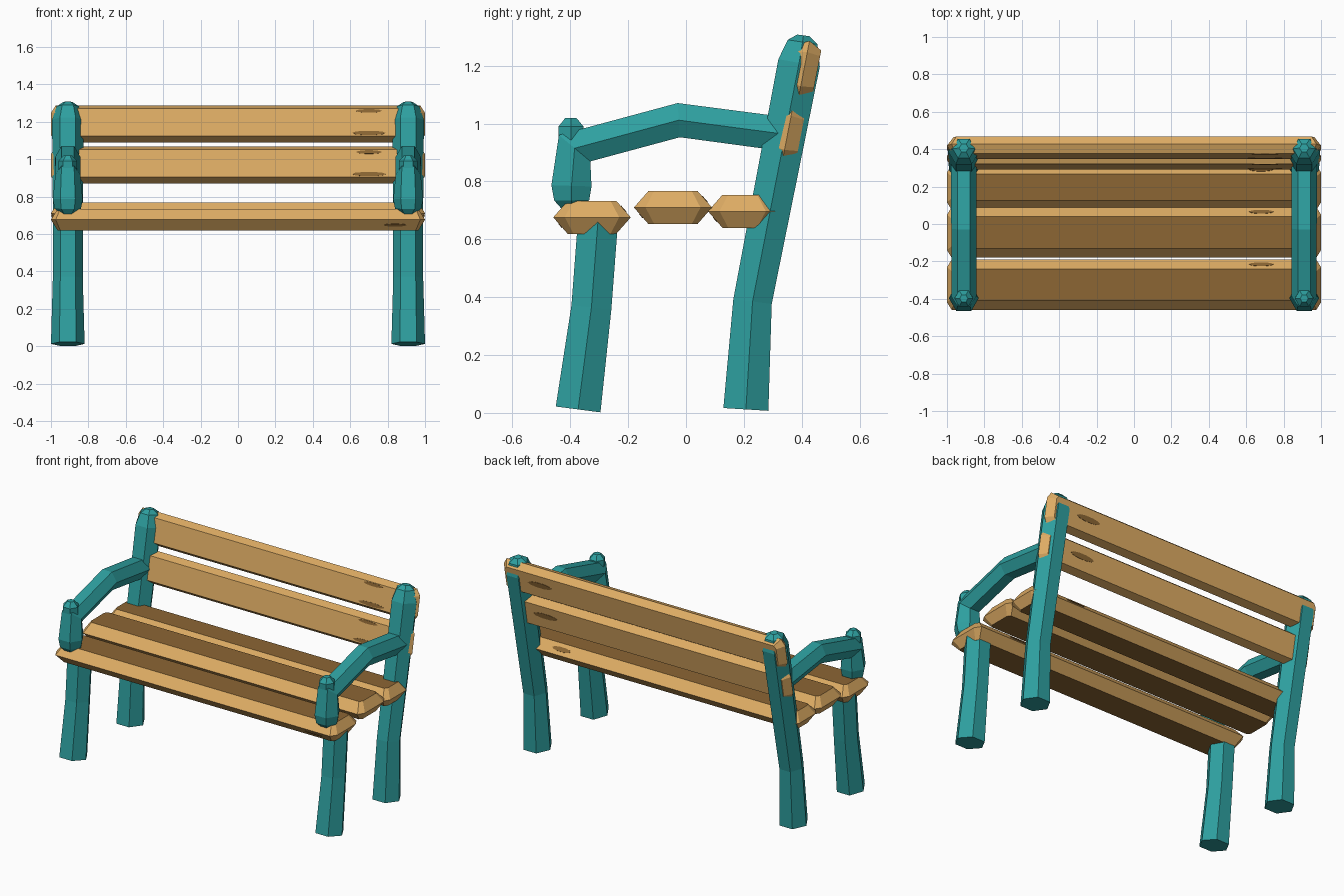
import bpy, bmesh, math
from mathutils import Vector

if "Cube" in bpy.data.objects:
    bpy.data.objects.remove(bpy.data.objects["Cube"])


def material(name, rgb):
    m = bpy.data.materials.new(name)
    m.diffuse_color = (*rgb, 1)
    m.use_nodes = True
    m.node_tree.nodes["Principled BSDF"].inputs["Base Color"].default_value = m.diffuse_color
    return m


TEAL = material("teal paint", (0.027, 0.352, 0.352))
TAN = material("tan wood", (0.73, 0.413, 0.127))
BROWN = material("dark wood", (0.262, 0.133, 0.034))


def finish(bm, name, mats):
    bmesh.ops.recalc_face_normals(bm, faces=bm.faces)
    me = bpy.data.meshes.new(name)
    bm.to_mesh(me)
    bm.free()
    for m in mats:
        me.materials.append(m)
    ob = bpy.data.objects.new(name, me)
    bpy.context.collection.objects.link(ob)
    return ob


def tube(name, x, path):
    """Six-sided mitred tube through (y, z, radius) points in the plane at x."""
    bm = bmesh.new()
    pts = [Vector(p[:2]) for p in path]
    dirs = [(b - a).normalized() for a, b in zip(pts, pts[1:])]
    rings = []
    for i, (y, z, r) in enumerate(path):
        d0, d1 = dirs[max(i - 1, 0)], dirs[min(i, len(dirs) - 1)]
        t = (d0 + d1).normalized()
        s = 1 / max(t.dot(d1), 0.7)
        ring = []
        for k in range(6):
            a = k * math.pi / 3
            h = r * math.sin(a) * s
            ring.append(bm.verts.new((x + r * math.cos(a), y - t.y * h, z + t.x * h)))
        rings.append(ring)
    for a, b in zip(rings, rings[1:]):
        for k in range(6):
            bm.faces.new((a[k], a[(k + 1) % 6], b[(k + 1) % 6], b[k]))
    bm.faces.new(rings[0])
    bm.faces.new(rings[-1])
    return finish(bm, name, [TEAL])


def slat(name, y, z, hw, ht, bevel, angle=0, dark_flats=False, marks=()):
    """Plank with a ridge all round; local w runs across it, t through it."""
    ca, sa = math.cos(angle), math.sin(angle)

    def place(x, w, t):
        return (x, y + w * ca - t * sa, z + w * sa + t * ca)

    def loop(bm, hx, w, t, cx, cw):
        corners = [(hx, w - cw), (hx - cx, w), (cx - hx, w), (-hx, w - cw),
                   (-hx, cw - w), (cx - hx, -w), (hx - cx, -w), (hx, cw - w)]
        return [bm.verts.new(place(px, pw, t)) for px, pw in corners]

    bm = bmesh.new()
    mid = loop(bm, 1.0, hw, 0, 0.025, 0.04)
    for t in (ht, -ht):
        flat = loop(bm, 0.965, hw - bevel, t, 0.015, 0.02)
        bm.faces.new(flat).material_index = int(dark_flats)
        for k in range(8):
            j = (k + 1) % 8
            bm.faces.new((mid[k], mid[j], flat[j], flat[k]))
    finish(bm, name, [TAN, BROWN])

    # knot marks: thin pointed ovals on a flat or a bevel
    for i, (x, w, t, dw, dt, length, width) in enumerate(marks):
        d = Vector((dw, dt)).normalized()
        n = Vector((-d.y, d.x))
        if n.dot(Vector((w, t))) < 0:
            n = -n
        bm = bmesh.new()
        layers = []
        for off in (-0.002, 0.002):
            layers.append([])
            for k in range(10):
                a = k * math.tau / 10
                p = Vector((w, t)) + d * math.sin(a) * width / 2 + n * off
                layers[-1].append(bm.verts.new(
                    place(x + math.cos(a) * length / 2, p.x, p.y)))
        lo, hi = layers
        bm.faces.new(lo)
        bm.faces.new(hi)
        for k in range(10):
            j = (k + 1) % 10
            bm.faces.new((lo[k], lo[j], hi[j], hi[k]))
        finish(bm, f"{name}_knot_{i + 1}", [BROWN])


# legs, arms and arm posts on both sides
for side, x in (("left", -0.91), ("right", 0.91)):
    tube(f"rear_leg_{side}", x, [
        (0.207, 0.012, 0.09), (0.23, 0.385, 0.077), (0.391, 1.21, 0.084),
        (0.403, 1.282, 0.06), (0.406, 1.305, 0.025)])
    tube(f"front_leg_{side}", x, [
        (-0.373, 0.012, 0.09), (-0.327, 0.365, 0.08), (-0.303, 0.68, 0.08)])
    tube(f"armrest_{side}", x, [
        (0.33, 0.965, 0.068), (-0.025, 1.012, 0.067), (-0.385, 0.915, 0.067),
        (-0.396, 0.785, 0.08), (-0.395, 0.735, 0.07), (-0.395, 0.705, 0.04)])
    tube(f"arm_knob_{side}", x, [
        (-0.395, 0.85, 0.05), (-0.398, 0.99, 0.05), (-0.398, 1.02, 0.022)])

# seat slats, darker on the flat faces, with knots on the bevels
for name, y, z, hw in (("front", -0.325, 0.676, 0.134),
                       ("middle", -0.045, 0.71, 0.135),
                       ("rear", 0.196, 0.697, 0.12)):
    b, h = 0.05, 0.057
    slat(f"seat_slat_{name}", y, z, hw, h, b, dark_flats=True, marks=[
        (0.68, hw - b / 2, h / 2, -b, h, 0.13, 0.03),
        (0.84, b / 2 - hw, -h / 2, b, -h, 0.12, 0.02)])

# leaning back slats with two knots in front and one behind
for name, y, z in (("upper", 0.408, 1.188), ("lower", 0.352, 0.968)):
    slat(f"back_slat_{name}", y, z, 0.1, 0.046, 0.025, math.radians(79), marks=[
        (0.70, 0.062, 0.046, 1, 0, 0.14, 0.02),
        (0.70, -0.058, 0.046, 1, 0, 0.18, 0.024),
        (0.72, 0.01, -0.046, 1, 0, 0.17, 0.035)])
